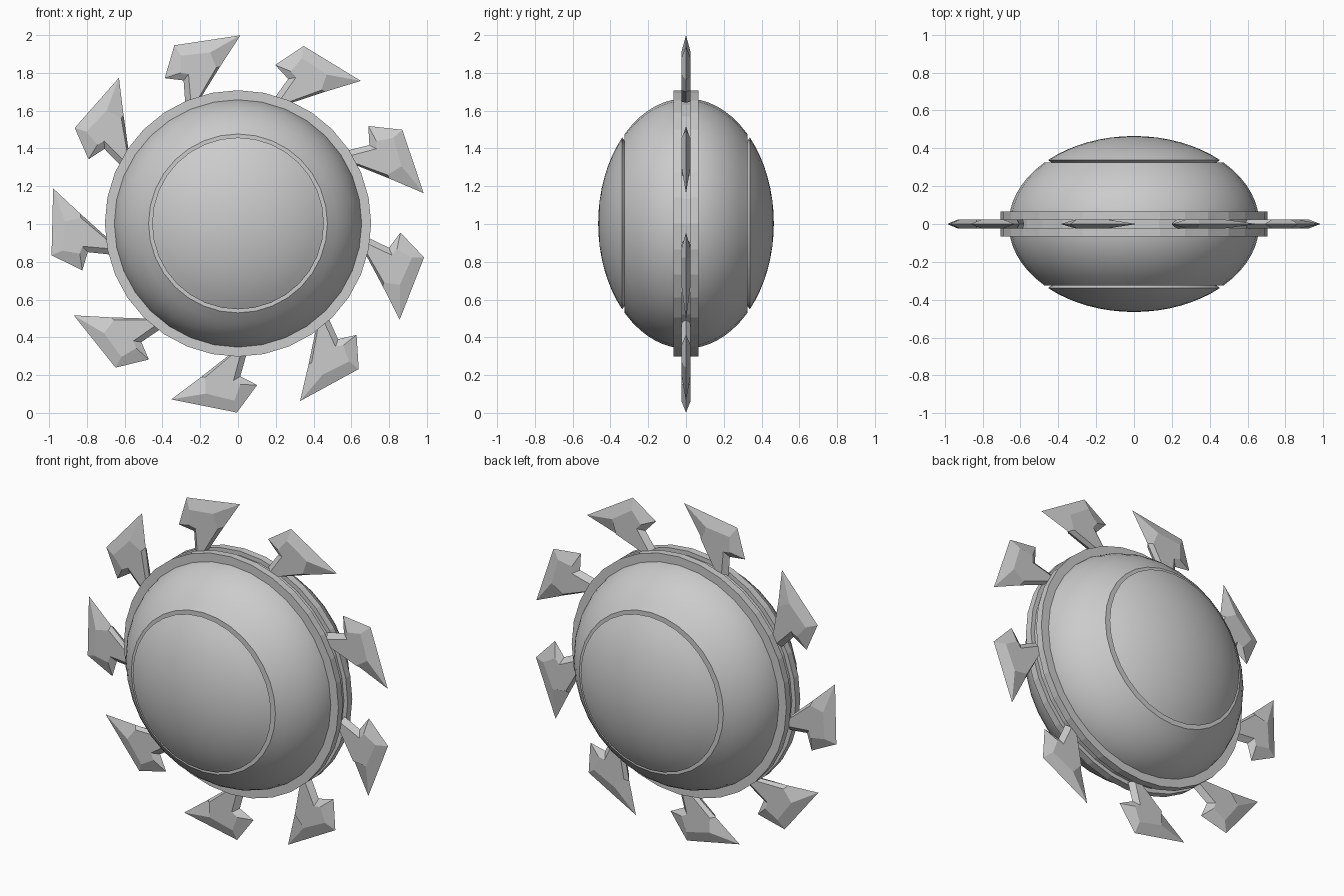
import bpy, bmesh, math
from mathutils import Matrix, Vector

if "Cube" in bpy.data.objects:
    bpy.data.objects.remove(bpy.data.objects["Cube"], do_unlink=True)

CENTRE = Vector((0, 0, 1.003))
SEGMENTS = 32

metal = bpy.data.materials.new("grey metal")
metal.use_nodes = True
metal.diffuse_color = (0.6, 0.6, 0.6, 1)
metal.node_tree.nodes["Principled BSDF"].inputs["Base Color"].default_value = (0.6, 0.6, 0.6, 1)


def add_object(name, bm, smooth):
    bmesh.ops.recalc_face_normals(bm, faces=bm.faces)
    mesh = bpy.data.meshes.new(name)
    bm.to_mesh(mesh)
    bm.free()
    obj = bpy.data.objects.new(name, mesh)
    obj.location = CENTRE
    mesh.materials.append(metal)
    bpy.context.collection.objects.link(obj)
    if smooth:
        bpy.ops.object.select_all(action='DESELECT')
        obj.select_set(True)
        bpy.context.view_layer.objects.active = obj
        bpy.ops.object.shade_smooth_by_angle(angle=math.radians(30))
    return obj


def lathe(name, profile, closed=False, smooth=True):
    """Spin a profile of (radius, y) points around the y axis."""
    bm = bmesh.new()
    verts = [bm.verts.new((r, y, 0)) for r, y in profile]
    pairs = list(zip(verts, verts[1:]))
    if closed:
        pairs.append((verts[-1], verts[0]))
    edges = [bm.edges.new(p) for p in pairs]
    bmesh.ops.spin(bm, geom=verts + edges, axis=(0, 1, 0), cent=(0, 0, 0),
                   angle=math.tau, steps=SEGMENTS)
    bmesh.ops.remove_doubles(bm, verts=bm.verts, dist=0.0005)
    return add_object(name, bm, smooth)


def ellipse(y):
    return 0.662 * math.sqrt(max(0, 1 - (y / 0.465) ** 2))


# Rounded body, closed by flat recessed discs at both ends
STEPS = 16
ys = [-0.325 + 0.65 * i / STEPS for i in range(STEPS + 1)]
body = [(0, -0.325)] + [(ellipse(y), y) for y in ys] + [(0, 0.325)]
lathe("body", body)

# Domed caps on the front and back
for name, side in (("front_cap", -1), ("back_cap", 1)):
    start = math.asin(0.338 / 0.465)
    angles = [start + (math.pi / 2 - start) * i / 8 for i in range(9)]
    dome = [(0.662 * math.cos(a), side * 0.465 * math.sin(a)) for a in angles]
    lathe(name, [(0.43, side * 0.32)] + dome)

# Rim ring with a groove that holds the blades
half = [(0.62, 0.065), (0.705, 0.065), (0.705, 0.022), (0.68, 0.022)]
rim = half + [(r, -y) for r, y in reversed(half)]
lathe("rim_ring", rim, closed=True, smooth=False)

# Hooked blades: a sharp outline around a raised flat on each side
outline = [(0.013, 0.996), (-0.337, 0.943), (-0.388, 0.769), (-0.288, 0.757),
           (-0.28, 0.645), (-0.193, 0.672), (-0.095, 0.83)]
raised = [(-0.148, 0.905), (-0.303, 0.888), (-0.303, 0.797), (-0.262, 0.79),
          (-0.25, 0.65), (-0.205, 0.67), (-0.115, 0.825)]
THICK = 0.025
for n in range(9):
    bm = bmesh.new()
    rim_verts = [bm.verts.new((x, 0, z)) for x, z in outline]
    for side in (-1, 1):
        flat = [bm.verts.new((x, side * THICK, z)) for x, z in raised]
        bm.faces.new(flat)
        for i in range(len(flat)):
            j = (i + 1) % len(flat)
            bm.faces.new((rim_verts[i], rim_verts[j], flat[j], flat[i]))
    bm.transform(Matrix.Rotation(math.radians(40 * n), 4, 'Y'))
    add_object(f"blade_{n + 1}", bm, False)
